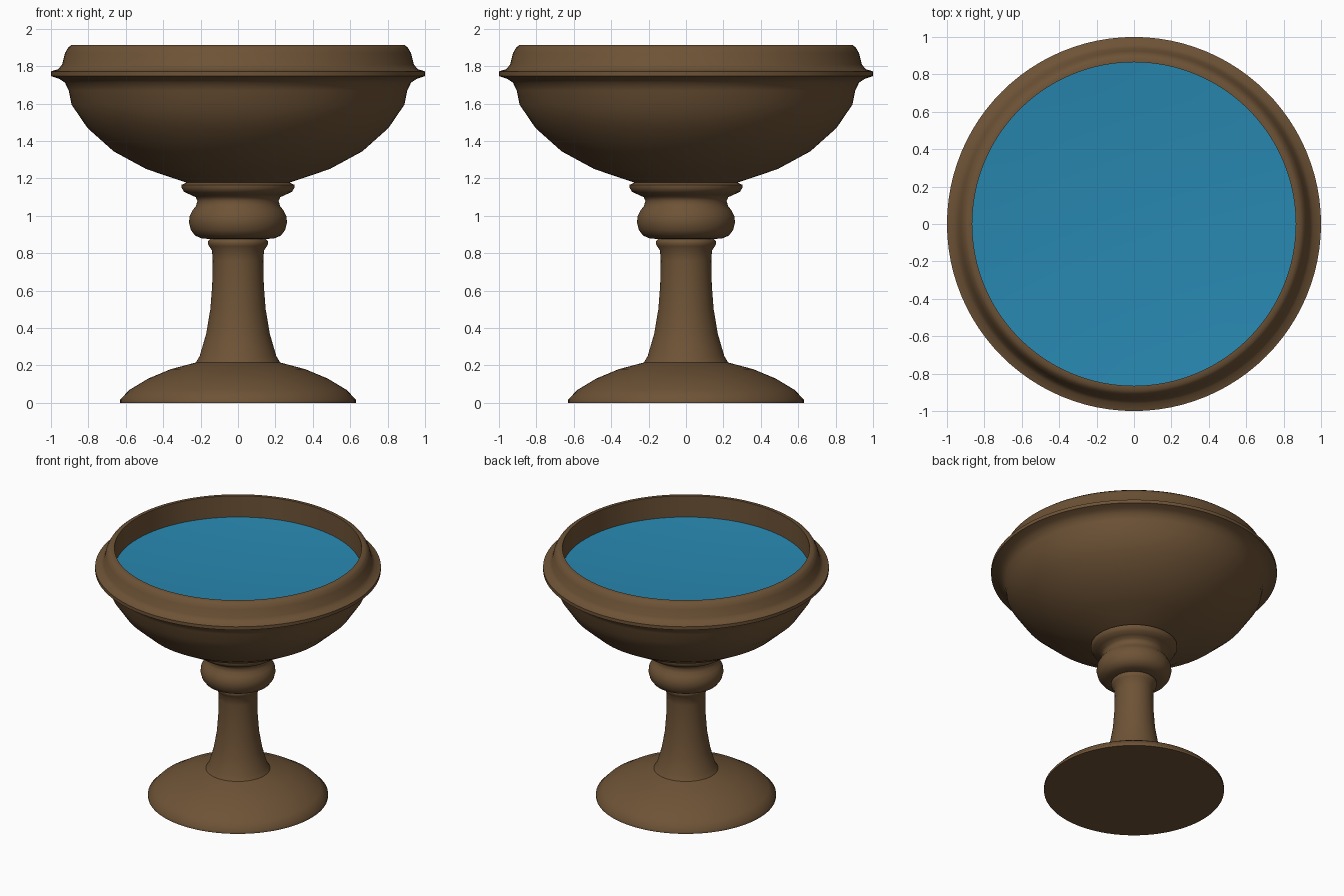
import bpy, bmesh, math

if "Cube" in bpy.data.objects:
    bpy.data.objects.remove(bpy.data.objects["Cube"])

SIDES = 96


def material(name, color):
    m = bpy.data.materials.new(name)
    m.diffuse_color = (*color, 1)
    m.use_nodes = True
    m.node_tree.nodes["Principled BSDF"].inputs["Base Color"].default_value = m.diffuse_color
    return m


bronze = material("brown_bronze", (0.155, 0.086, 0.037))
blue = material("water_blue", (0.021, 0.245, 0.440))


def lathe(name, profile, mat, angle=50):
    """Spin (radius, height) points about z; radius 0 closes an end."""
    bm = bmesh.new()
    verts = [bm.verts.new((r, 0, z)) for r, z in profile]
    edges = [bm.edges.new(p) for p in zip(verts, verts[1:])]
    bmesh.ops.spin(bm, geom=verts + edges, axis=(0, 0, 1), cent=(0, 0, 0),
                   angle=math.tau, steps=SIDES, use_duplicate=False)
    bmesh.ops.remove_doubles(bm, verts=bm.verts, dist=0.0005)
    bmesh.ops.recalc_face_normals(bm, faces=bm.faces)
    mesh = bpy.data.meshes.new(name)
    bm.to_mesh(mesh)
    bm.free()
    mesh.materials.append(mat)
    ob = bpy.data.objects.new(name, mesh)
    bpy.context.collection.objects.link(ob)
    bpy.ops.object.select_all(action='DESELECT')
    ob.select_set(True)
    bpy.context.view_layer.objects.active = ob
    bpy.ops.object.shade_smooth_by_angle(angle=math.radians(angle))
    return ob


# Domed foot with flat underside
lathe("foot", [(0, 0), (0.63, 0), (0.63, 0.018), (0.58, 0.07), (0.48, 0.13),
               (0.36, 0.18), (0.225, 0.216)], bronze)

# Tapered stem with a small collar
lathe("stem", [(0.225, 0.216), (0.205, 0.25), (0.17, 0.37),
               (0.148, 0.50), (0.138, 0.63), (0.135, 0.76), (0.139, 0.815),
               (0.155, 0.838), (0.162, 0.855), (0.158, 0.868), (0.15, 0.876)],
      bronze)

# Rounded knob and the flared collar under the bowl
lathe("knob", [(0.15, 0.876), (0.195, 0.88), (0.23, 0.895), (0.252, 0.925),
               (0.262, 0.965), (0.258, 1.0), (0.243, 1.03), (0.225, 1.052),
               (0.217, 1.08), (0.226, 1.10), (0.255, 1.113), (0.288, 1.128),
               (0.302, 1.15), (0.302, 1.166), (0.275, 1.178)], bronze)

# Bowl: curved outside, projecting lip, upper rim and inner wall
lathe("bowl", [(0.275, 1.178), (0.49, 1.25), (0.665, 1.345),
               (0.805, 1.47), (0.89, 1.595), (0.905, 1.67), (0.925, 1.712),
               (0.955, 1.732), (1.0, 1.747), (1.0, 1.772), (0.96, 1.785),
               (0.94, 1.81), (0.925, 1.87), (0.908, 1.90), (0.89, 1.914),
               (0.865, 1.914), (0.865, 1.745)], bronze)

# Slightly dished water surface
water = lathe("water", [(0.865 * t / 6, 1.71 + 0.04 * (t / 6) ** 2)
                        for t in range(7)], blue).data
if water.polygons[0].normal.z < 0:
    water.flip_normals()
# Open shells: make the bowl and stem faces point outward
for name in ("foot", "stem", "knob", "bowl"):
    mesh = bpy.data.objects[name].data
    f = max(mesh.polygons, key=lambda p: p.center.xy.length)
    if f.normal.xy.dot(f.center.xy) < 0:
        mesh.flip_normals()
